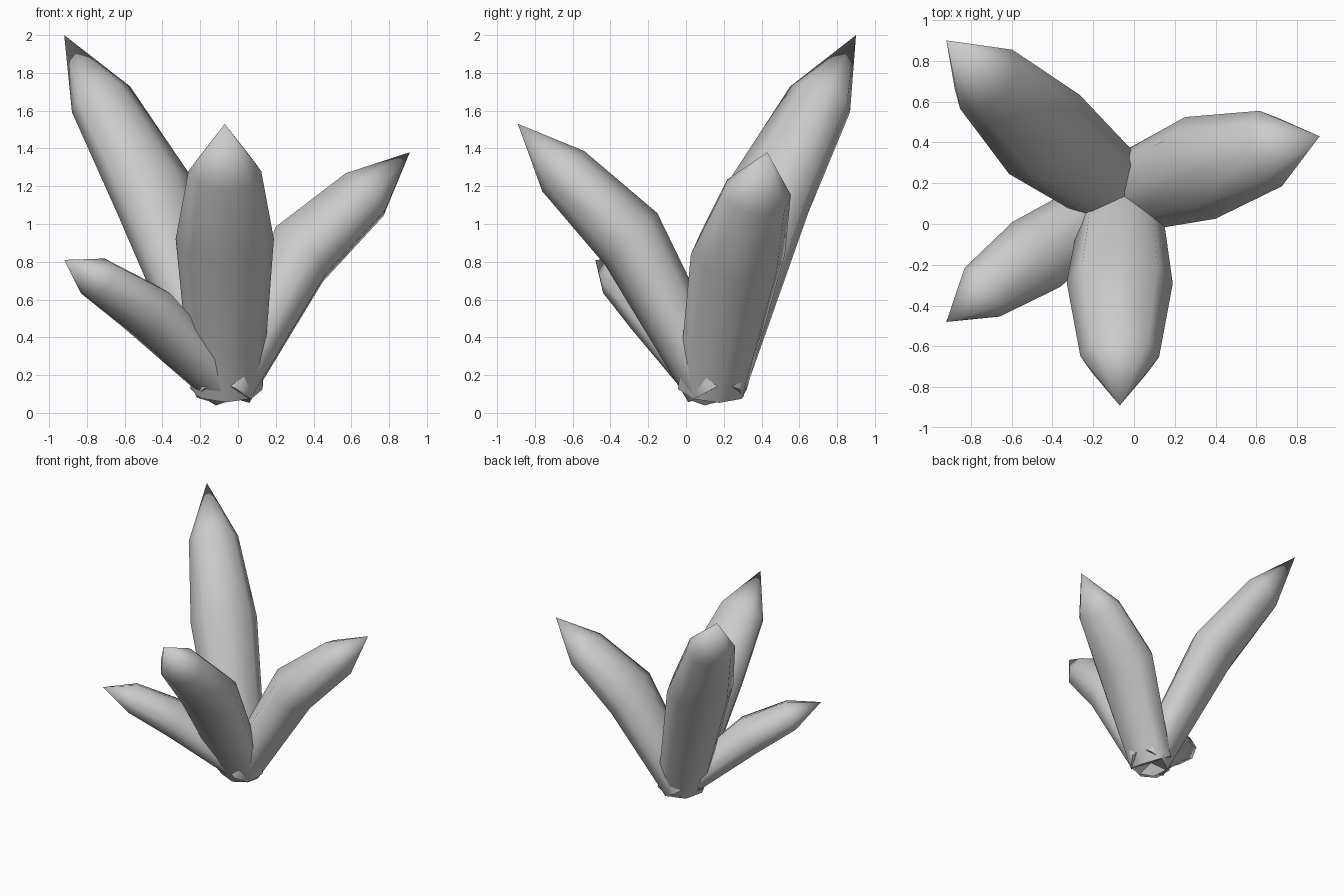
import bpy, bmesh, math
from mathutils import Vector

if "Cube" in bpy.data.objects:
    bpy.data.objects.remove(bpy.data.objects["Cube"])

BASE = Vector((-0.06, 0.14, 0.125))
SIDES = 8
# half width and half thickness at the base, belly and shoulder rings
RADII = [(0.19, 0.145), (0.26, 0.195), (0.193, 0.154)]


def leaf(name, belly, shoulder, tip, scale=1.0):
    """Fleshy pointed leaf: three oval rings along a bent spine, closed to a tip."""
    spine = [BASE, Vector(belly), Vector(shoulder), Vector(tip)]
    bm = bmesh.new()
    out = spine[3] - spine[0]
    wide = Vector((-out.y, out.x, 0)).normalized()
    rings = []
    for i, (w, t) in enumerate(RADII):
        axis = (spine[i + 1] - spine[i]).normalized()
        inner = wide.cross(axis).normalized()
        ring = []
        for k in range(SIDES):
            a = 2 * math.pi * k / SIDES
            ring.append(bm.verts.new(spine[i] + scale * (wide * w * math.cos(a) + inner * t * math.sin(a))))
        rings.append(ring)
    point = bm.verts.new(spine[3])
    bm.faces.new(rings[0])
    for k in range(SIDES):
        n = (k + 1) % SIDES
        for lo, hi in zip(rings, rings[1:]):
            bm.faces.new((lo[k], lo[n], hi[n], hi[k]))
        bm.faces.new((rings[-1][k], rings[-1][n], point))
    bmesh.ops.recalc_face_normals(bm, faces=bm.faces)
    for f in bm.faces:
        f.smooth = len(f.verts) != SIDES
    for e in bm.edges:
        e.smooth = e.calc_face_angle(0) < math.radians(60)
    mesh = bpy.data.meshes.new(name)
    bm.to_mesh(mesh)
    bm.free()
    ob = bpy.data.objects.new(name, mesh)
    bpy.context.collection.objects.link(ob)
    return ob


# Four leaves fanning out from a shared base
leaf("tall_back_leaf", (-0.44, 0.44, 1.15), (-0.725, 0.71, 1.66), (-0.92, 0.90, 2.0))
leaf("front_leaf", (-0.07, -0.29, 0.92), (-0.07, -0.65, 1.28), (-0.07, -0.89, 1.53))
leaf("right_leaf", (0.325, 0.275, 0.84), (0.67, 0.37, 1.155), (0.91, 0.43, 1.38))
leaf("short_left_leaf", (-0.48, -0.15, 0.54), (-0.745, -0.335, 0.71), (-0.92, -0.48, 0.81), 0.76)
